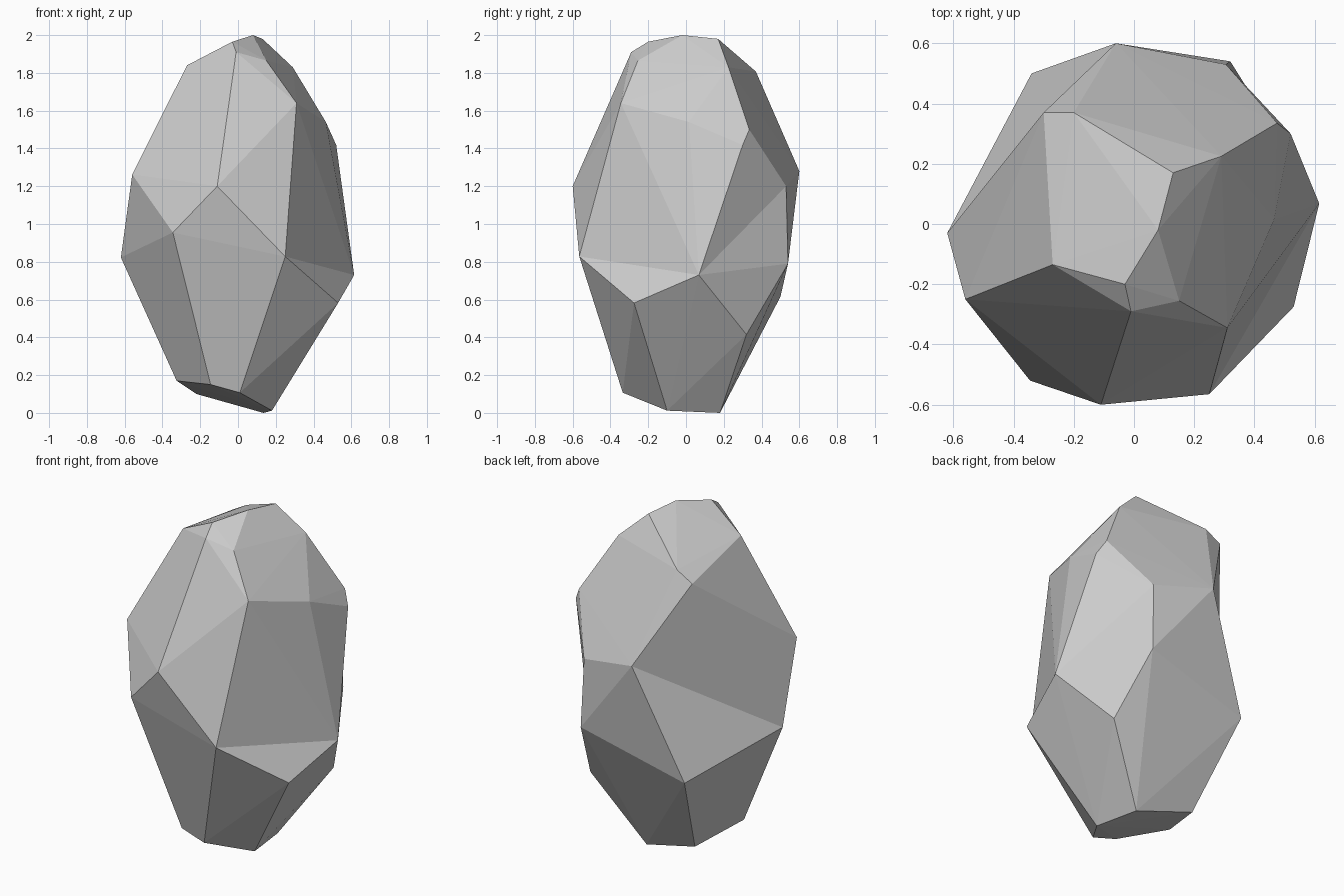
import bpy, bmesh

if "Cube" in bpy.data.objects:
    bpy.data.objects.remove(bpy.data.objects["Cube"])

# Corner points of the faceted stone, grouped by height
crown = dict(top=(.08, -.02, 2.0), top_back=(.13, .17, 1.98), top_front=(-.03, -.20, 1.965),
             brow=(-.01, -.29, 1.91), brow_r=(.15, -.255, 1.865), top_left=(-.27, -.135, 1.84),
             top_right=(.29, .225, 1.83), back_a=(-.20, .37, 1.807), back_b=(-.30, .37, 1.75))
shoulder = dict(sh_front=(.31, -.345, 1.64), sh_right=(.465, .015, 1.54),
                sh_back=(.475, .335, 1.50), sh_mid=(.52, .30, 1.418))
waist = dict(front=(-.11, -.60, 1.20), front_r=(.25, -.565, .828), front_l=(-.345, -.52, .955),
             left_up=(-.56, -.25, 1.262), left=(-.62, -.03, .823), back=(-.06, .60, 1.28),
             back_r=(.305, .53, 1.20), back_low=(.32, .54, .79), back_l=(-.34, .50, .615),
             right=(.615, .068, .73), right_low=(.53, -.275, .582), heel=(.41, .32, .415))
foot = dict(f1=(.01, -.335, .107), f2=(-.145, -.325, .15), f3=(-.325, -.085, .17),
            f4=(-.22, .23, .10), f5=(.135, .18, 0), f6=(.18, -.10, .012))

bm = bmesh.new()
v = {n: bm.verts.new(p) for ring in (crown, shoulder, waist, foot) for n, p in ring.items()}
bmesh.ops.convex_hull(bm, input=list(bm.verts))
bmesh.ops.triangulate(bm, faces=list(bm.faces))


def dent(a, b, c, d):
    """Swap ridge a-b for valley c-d, pressing a shallow hollow into the hull."""
    a, b, c, d = v[a], v[b], v[c], v[d]
    e = bm.edges.get((a, b))
    if e is None:
        return
    if {w for f in e.link_faces for w in f.verts} == {a, b, c, d}:
        bm.edges.remove(e)
        bm.faces.new((a, c, d))
        bm.faces.new((b, d, c))


# Hollows: back left, back right, front right
dent("back_b", "back_l", "back", "left")
dent("sh_mid", "back_low", "back_r", "right")
dent("sh_right", "right_low", "sh_front", "right")
dent("sh_front", "right_low", "front_r", "right")

bmesh.ops.delete(bm, geom=[w for w in bm.verts if not w.link_faces], context='VERTS')
bmesh.ops.recalc_face_normals(bm, faces=list(bm.faces))
mesh = bpy.data.meshes.new("rock")
bm.to_mesh(mesh)
bm.free()
bpy.context.collection.objects.link(bpy.data.objects.new("rock", mesh))
